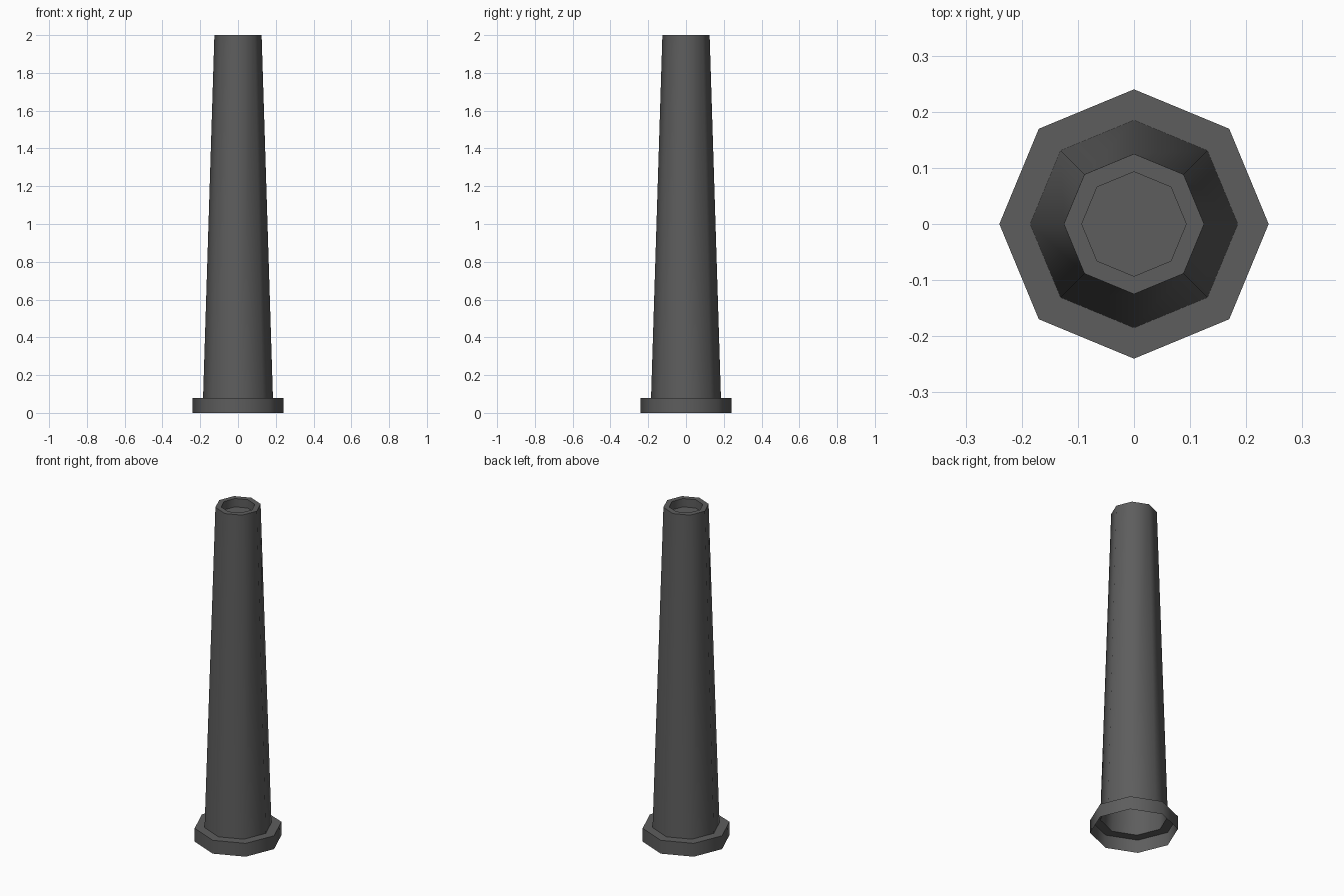
import bpy
import bmesh
import math

SIDES = 8

cube = bpy.data.objects.get("Cube")
if cube:
    bpy.data.objects.remove(cube, do_unlink=True)

# Single dark grey material
grey = bpy.data.materials.new("dark grey")
grey.use_nodes = True
colour = (0.11, 0.11, 0.11, 1)
grey.diffuse_color = colour
grey.node_tree.nodes["Principled BSDF"].inputs["Base Color"].default_value = colour


def turned_part(name, profile, cap_end=False):
    """Turn a (radius, height) profile into an eight-sided shell."""
    bm = bmesh.new()
    rings = []
    for radius, z in profile:
        angles = [math.tau * i / SIDES for i in range(SIDES)]
        rings.append([bm.verts.new((radius * math.cos(a), radius * math.sin(a), z))
                      for a in angles])
    for low, high in zip(rings, rings[1:]):
        for i in range(SIDES):
            j = (i + 1) % SIDES
            bm.faces.new((low[i], low[j], high[j], high[i]))
    if cap_end:
        bm.faces.new(rings[-1])
    mesh = bpy.data.meshes.new(name)
    bm.to_mesh(mesh)
    bm.free()
    mesh.materials.append(grey)
    part = bpy.data.objects.new(name, mesh)
    bpy.context.collection.objects.link(part)

    # Smooth around the octagon, sharp at the rims
    bpy.ops.object.select_all(action="DESELECT")
    part.select_set(True)
    bpy.context.view_layer.objects.active = part
    bpy.ops.object.shade_smooth_by_angle(angle=math.radians(60))
    return part


# Base collar: open underneath, with a flat ledge around the shaft
turned_part("base_collar", [(0.24, 0), (0.24, 0.08), (0.185, 0.08)])

# Tapered hollow shaft: flat rim and a shallow recess in the top
turned_part("tapered_shaft",
            [(0.185, 0.08), (0.125, 2), (0.093, 2), (0.093, 1.95)],
            cap_end=True)
